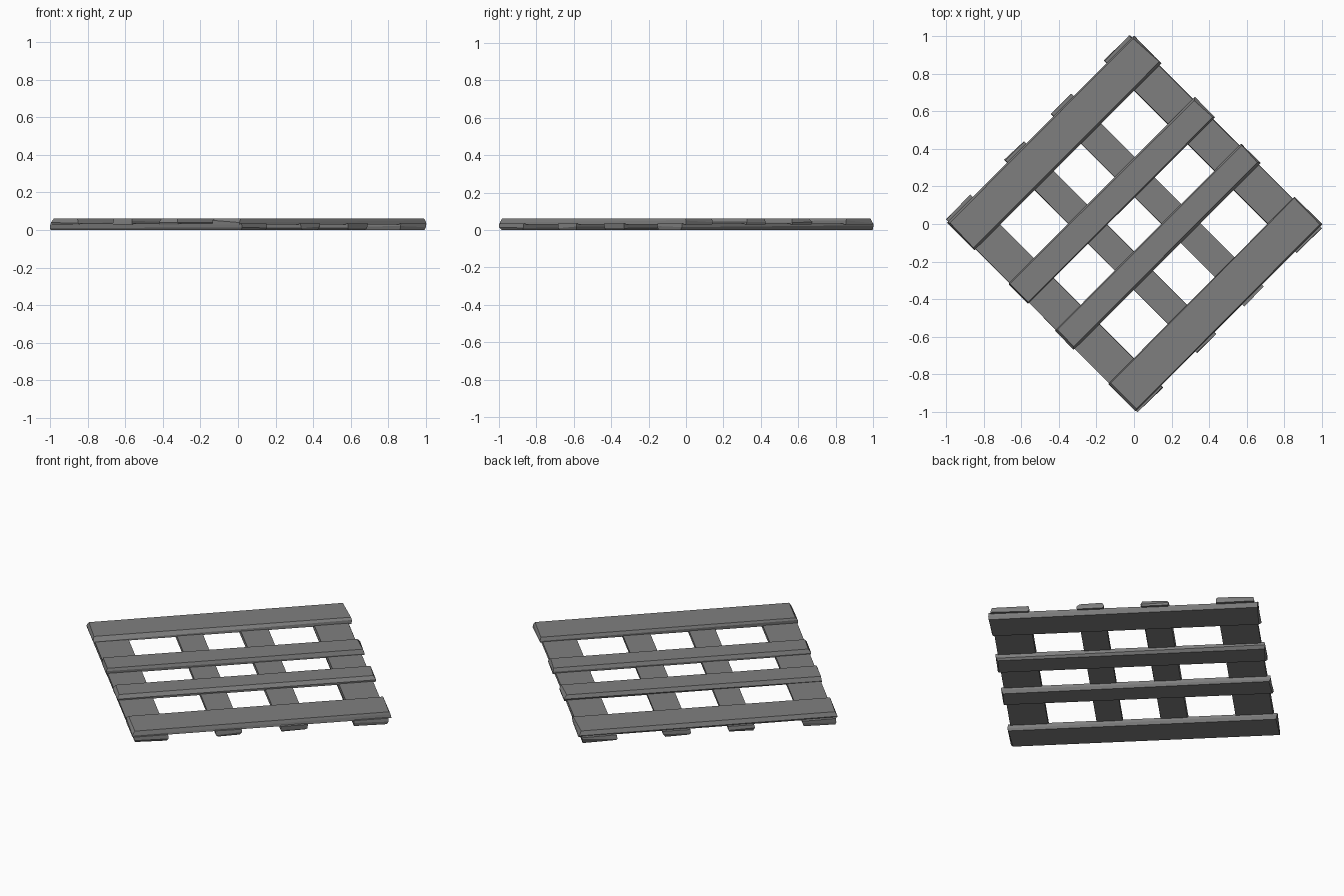
import bpy, bmesh, math, random
from mathutils import Matrix

if "Cube" in bpy.data.objects:
    bpy.data.objects.remove(bpy.data.objects["Cube"])

random.seed(4)
TURN = math.radians(45)          # the grate stands on its corner in plan
DARK = bpy.data.materials.new("dark_grey_wood")
DARK.diffuse_color = (0.213, 0.213, 0.213, 1)
DARK.use_nodes = True
DARK.node_tree.nodes["Principled BSDF"].inputs["Base Color"].default_value = DARK.diffuse_color


def plank(name, a0, a1, b0, b1, z_wide, z_mid, z_face, chip, crosswise=False):
    """Hewn plank: rough wide back, uneven side edge, chipped bevel to the flat outer face.
    a = range along the plank, b = range across it."""
    bm = bmesh.new()
    rings = []
    for z, inset, wobble, dz in ((z_wide, 0.0, 0.008, 0), (z_mid, 0.0, 0.006, 0.009),
                                 (z_face, chip, 0.012, 0)):
        ring = []
        for sa, sb in ((0, 0), (1, 0), (1, 1), (0, 1)):
            da = inset * 0.6 + random.uniform(0, wobble)
            db = inset * 0.5 + random.uniform(0, wobble)
            a = a1 - da if sa else a0 + da
            b = b1 - db if sb else b0 + db
            x, y = (b, a) if crosswise else (a, b)
            ring.append(bm.verts.new((x, y, z + random.uniform(-dz, dz))))
        rings.append(ring)
    bm.faces.new(rings[0])
    bm.faces.new(rings[-1])
    for lo, hi in zip(rings, rings[1:]):
        for i in range(4):
            j = (i + 1) % 4
            bm.faces.new((lo[i], lo[j], hi[j], hi[i]))
    bmesh.ops.recalc_face_normals(bm, faces=bm.faces)
    bmesh.ops.transform(bm, matrix=Matrix.Rotation(TURN, 4, 'Z'), verts=bm.verts)
    mesh = bpy.data.meshes.new(name)
    bm.to_mesh(mesh)
    bm.free()
    mesh.materials.append(DARK)
    ob = bpy.data.objects.new(name, mesh)
    bpy.context.collection.objects.link(ob)


# Upper layer: two wide edge boards and two slats
for i, (b0, b1) in enumerate(((-0.71, -0.50), (-0.25, -0.10), (0.095, 0.25), (0.50, 0.71))):
    edge = i in (0, 3)
    plank("upper_edge_board" if edge else "upper_slat", -0.70, 0.71, b0, b1,
          0.029, 0.045, 0.062, 0.008 if edge else 0.014)

# Lower layer: crossing boards, flat side on the ground, ends poking out
for i, (b0, b1) in enumerate(((-0.695, -0.50), (-0.25, -0.10), (0.10, 0.255), (0.50, 0.695))):
    edge = i in (0, 3)
    plank("lower_edge_board" if edge else "lower_slat", -0.725, 0.73, b0, b1,
          0.034, 0.018, 0.0, 0.006 if edge else 0.010, crosswise=True)
